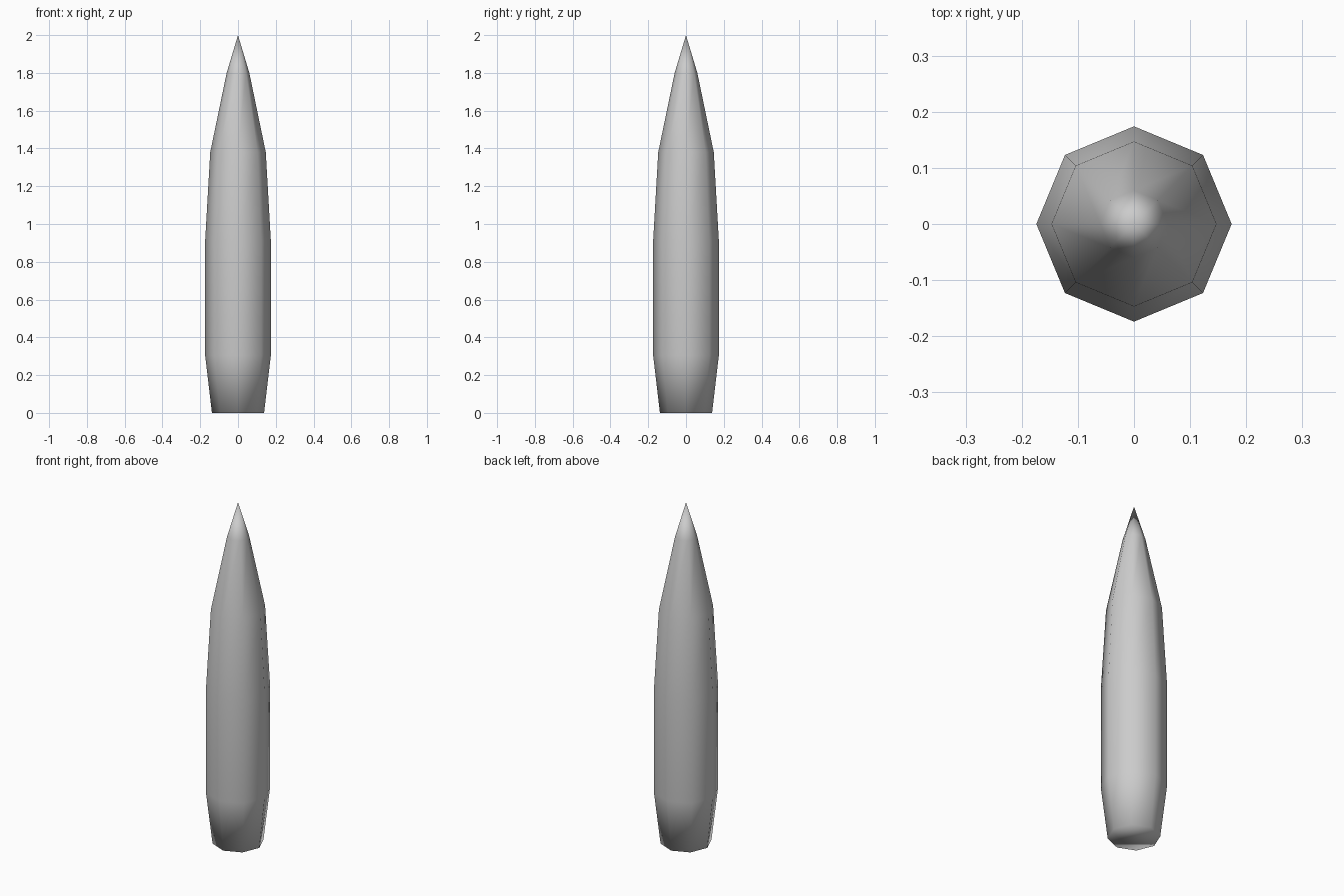
import bpy, bmesh
from math import cos, sin, tau

if "Cube" in bpy.data.objects:
    bpy.data.objects.remove(bpy.data.objects["Cube"])

SIDES = 8
# (radius, height) rings from base to shoulder, closed by a point at the top
PROFILE = [(0.138, 0), (0.174, 0.305), (0.174, 0.91), (0.147, 1.38), (0.06, 1.80)]

bm = bmesh.new()
rings = [[bm.verts.new((r * cos(tau * i / SIDES), r * sin(tau * i / SIDES), z))
          for i in range(SIDES)] for r, z in PROFILE]
tip = bm.verts.new((0, 0, 2))

# Side walls
for low, high in zip(rings, rings[1:]):
    for i in range(SIDES):
        j = (i + 1) % SIDES
        bm.faces.new((low[i], low[j], high[j], high[i]))

# Pointed nose and flat base
for i in range(SIDES):
    bm.faces.new((rings[-1][i], rings[-1][(i + 1) % SIDES], tip))
bm.faces.new(rings[0][::-1])

for f in bm.faces:
    f.smooth = True
bmesh.ops.recalc_face_normals(bm, faces=bm.faces[:])
mesh = bpy.data.meshes.new("pointed_body")
bm.to_mesh(mesh)
bm.free()
bpy.context.collection.objects.link(bpy.data.objects.new("pointed_body", mesh))
